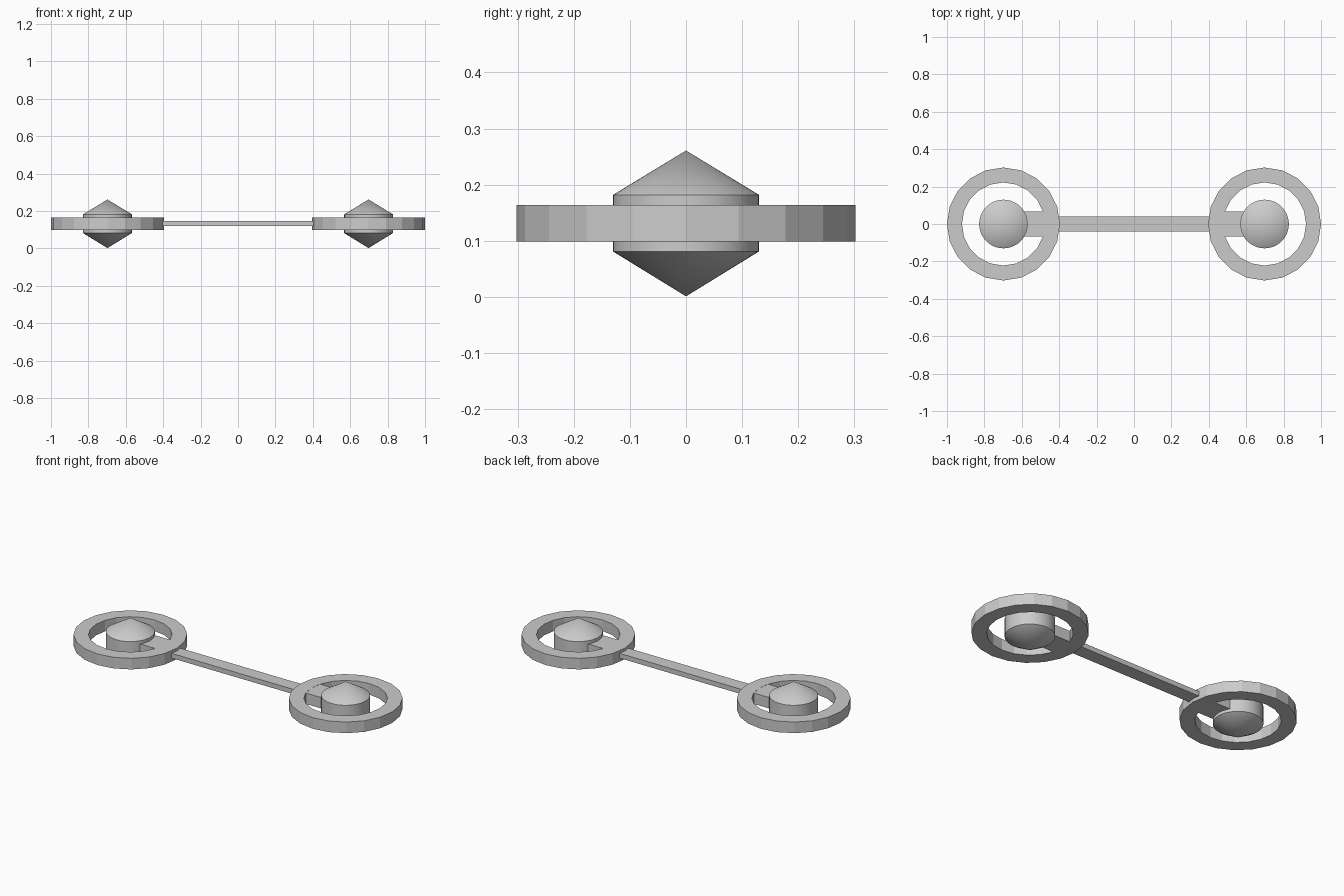
import bpy, bmesh, math

if "Cube" in bpy.data.objects:
    bpy.data.objects.remove(bpy.data.objects["Cube"])

MID = 0.131      # height of the model's middle plane
CX = 0.698       # distance of each wheel from the centre


def lathe(name, profile, sides, x, closed):
    # Revolve an (r, z) profile about a vertical axis; r = 0 gives a tip
    bm = bmesh.new()
    rows = []
    for r, z in profile:
        if r == 0:
            rows.append([bm.verts.new((0, 0, z))] * sides)
        else:
            rows.append([bm.verts.new((r * math.sin(2 * math.pi * i / sides),
                                       r * math.cos(2 * math.pi * i / sides), z))
                         for i in range(sides)])
    pairs = list(zip(rows, rows[1:]))
    if closed:
        pairs.append((rows[-1], rows[0]))
    for a, b in pairs:
        for i in range(sides):
            j = (i + 1) % sides
            quad = list(dict.fromkeys((a[i], a[j], b[j], b[i])))
            bm.faces.new(quad)
    return finish(name, bm, (x, 0, MID))


def box(name, size, loc):
    bm = bmesh.new()
    bmesh.ops.create_cube(bm, size=1)
    bmesh.ops.scale(bm, vec=size, verts=bm.verts)
    return finish(name, bm, loc)


def finish(name, bm, loc):
    bmesh.ops.recalc_face_normals(bm, faces=bm.faces)
    mesh = bpy.data.meshes.new(name)
    bm.to_mesh(mesh)
    bm.free()
    obj = bpy.data.objects.new(name, mesh)
    obj.location = loc
    bpy.context.collection.objects.link(obj)
    return obj


def smooth(obj):
    bpy.ops.object.select_all(action='DESELECT')
    obj.select_set(True)
    bpy.context.view_layer.objects.active = obj
    bpy.ops.object.shade_smooth_by_angle(angle=math.radians(25))


for side, s in (("left", -1), ("right", 1)):
    # Flat outer ring
    lathe(f"{side}_ring", [(0.302, -0.032), (0.302, 0.033),
                           (0.222, 0.033), (0.222, -0.032)], 20, s * CX, True)
    # Hub: short cylinder with a cone above and below
    hub = lathe(f"{side}_hub", [(0, -0.13), (0.13, -0.05),
                                (0.13, 0.051), (0, 0.13)], 48, s * CX, False)
    smooth(hub)
    # Wide arm joining the hub to the inner side of the ring
    box(f"{side}_arm", (0.15, 0.135, 0.064), (s * (CX - 0.155), 0, MID))

# Thin bar between the two rings
box("connecting_bar", (0.81, 0.08, 0.028), (0, 0, MID + 0.002))
